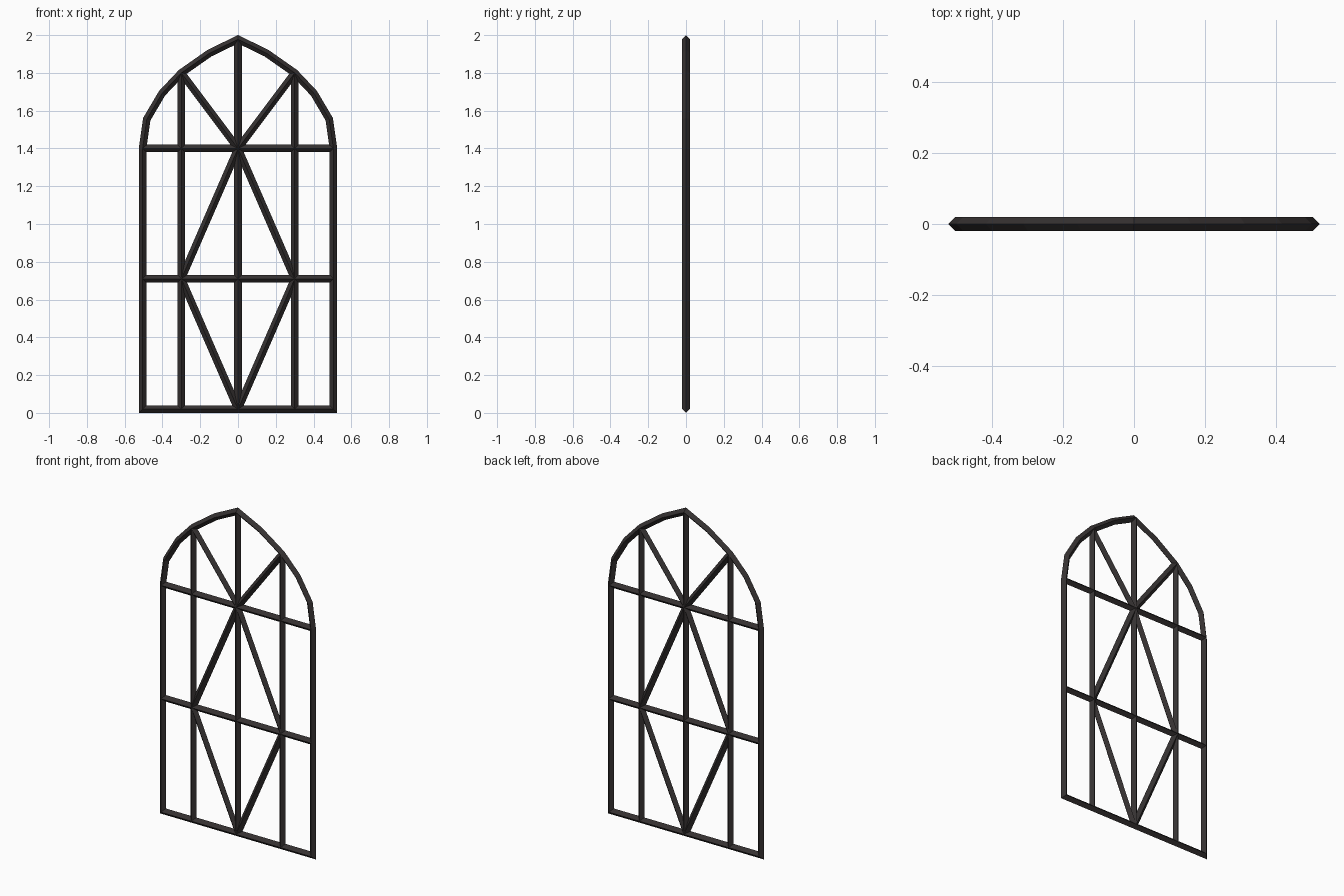
import bpy
import bmesh
from mathutils import Vector

cube = bpy.data.objects.get("Cube")
if cube:
    bpy.data.objects.remove(cube, do_unlink=True)

iron = bpy.data.materials.new("dark_iron")
iron.use_nodes = True
COLOUR = (0.036, 0.031, 0.031, 1)
iron.diffuse_color = COLOUR
iron.node_tree.nodes["Principled BSDF"].inputs["Base Color"].default_value = COLOUR

R = 0.02                      # half width of the diamond section
DEPTH = Vector((0, R, 0))


def bar(name, points, closed=False):
    """Sweep a diamond section along an x-z path with mitred corners."""
    pts = [Vector((x, 0, z)) for x, z in points]
    n = len(pts)
    bm = bmesh.new()
    rings = []
    for i, p in enumerate(pts):
        before = (p - pts[i - 1]).normalized() if closed or i > 0 else None
        after = (pts[(i + 1) % n] - p).normalized() if closed or i < n - 1 else None
        before, after = before or after, after or before
        tangent = (before + after).normalized()
        side = Vector((tangent.z, 0, -tangent.x)) * (R / tangent.dot(after))
        rings.append([bm.verts.new(p + o) for o in (side, DEPTH, -side, -DEPTH)])
    for i in range(n if closed else n - 1):
        a, b = rings[i], rings[(i + 1) % n]
        for k in range(4):
            j = (k + 1) % 4
            bm.faces.new((a[k], a[j], b[j], b[k]))
    if not closed:
        bm.faces.new(rings[0])
        bm.faces.new(rings[-1][::-1])
    bmesh.ops.recalc_face_normals(bm, faces=bm.faces)
    mesh = bpy.data.meshes.new(name)
    bm.to_mesh(mesh)
    bm.free()
    mesh.materials.append(iron)
    obj = bpy.data.objects.new(name, mesh)
    bpy.context.collection.objects.link(obj)


# Key positions
W, INNER = 0.505, 0.3
BASE, MID, SPRING, SHOULDER, APEX = 0.02, 0.71, 1.4, 1.8, 1.978

# Outer frame with pointed arch
half = [(W, BASE), (W, SPRING), (0.483, 1.555), (0.402, 1.692),
        (INNER, SHOULDER), (0.15, 1.905)]
mirrored = [(-x, z) for x, z in reversed(half)]
bar("arched_frame", half + [(0, APEX)] + mirrored, closed=True)

# Horizontal and central bars
bar("lower_crossbar", [(-W, MID), (W, MID)])
bar("upper_crossbar", [(-W, SPRING), (W, SPRING)])
bar("centre_mullion", [(0, BASE), (0, APEX)])

# Mirrored side mullions and diagonal braces
for label, s in (("left", 1), ("right", -1)):
    x = s * INNER
    bar(label + "_mullion", [(x, BASE), (x, SHOULDER)])
    bar(label + "_lower_brace", [(0, BASE), (x, MID)])
    bar(label + "_middle_brace", [(x, MID), (0, SPRING)])
    bar(label + "_upper_brace", [(0, SPRING), (x, SHOULDER)])
